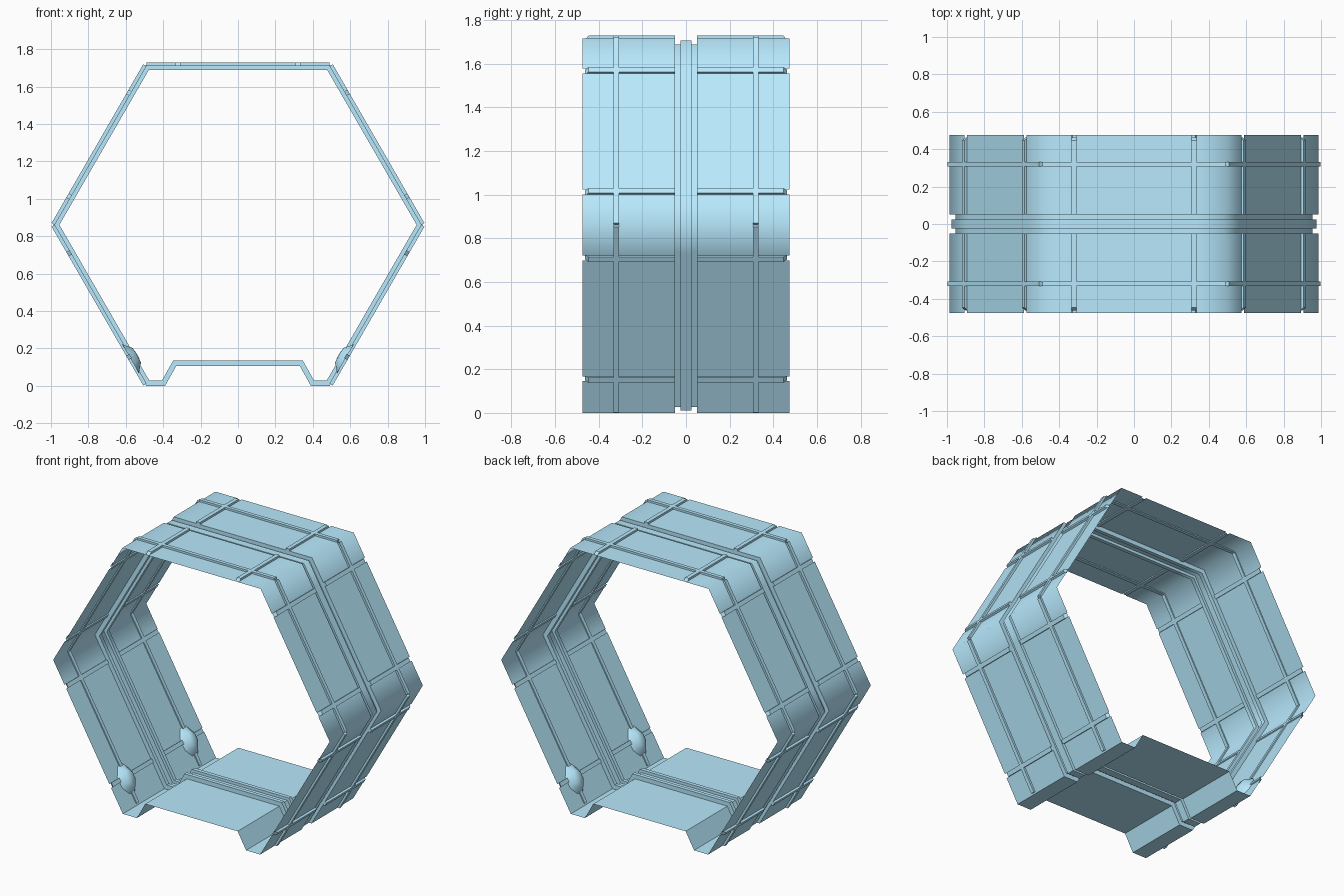
import bpy
from math import radians, sin, cos, pi

if "Cube" in bpy.data.objects:
    bpy.data.objects.remove(bpy.data.objects["Cube"])

CZ = 0.861          # height of the hexagon centre
AP = 0.855          # apothem of the wall sheet
HALF = 0.475        # half depth along y
FACES = (-30, 30, 90, 150, 210)

blue = bpy.data.materials.new("blue")
blue.diffuse_color = (0.48, 0.82, 0.99, 1)
blue.use_nodes = True
blue.node_tree.nodes["Principled BSDF"].inputs["Base Color"].default_value = blue.diffuse_color


def face_pt(a, t, r):
    """Point in xz on the face whose normal is at angle a, t along it, r out."""
    a = radians(a)
    return (r * cos(a) - t * sin(a), CZ + r * sin(a) + t * cos(a))


def corner(a, d=0):
    r = (AP - d) / cos(pi / 6)
    return (r * cos(radians(a)), CZ + r * sin(radians(a)))


def mid_path(a, d=0):
    return [face_pt(a, t, AP - d) for t in (-0.307, 0.307)]


def corner_path(a, d=0):
    return [face_pt(a, 0.333, AP - d), corner(a + 30, d), face_pt(a + 60, -0.333, AP - d)]


def floor_path(d=0):
    """Left to right outline of the floor with its two trenches."""
    x0 = (AP - d + (d - CZ) * 0.5) / cos(pi / 6)
    half = [face_pt(-30, -0.333, AP - d), (x0, d), (0.39 + 0.6 * d, d), (0.33 + 0.6 * d, 0.107 + d)]
    return [(-x, z) for x, z in half] + half[::-1]


def make(name, data, smooth=False):
    me = bpy.data.meshes.new(name)
    me.from_pydata(data[0], [], data[1])
    me.polygons.foreach_set("use_smooth", [smooth] * len(data[1]))
    me.materials.append(blue)
    me.update()
    ob = bpy.data.objects.new(name, me)
    bpy.context.collection.objects.link(ob)
    return ob


def add_grid(data, rows):
    """Add a sheet whose rows run along y and follow the path anticlockwise."""
    verts, faces = data
    b, m = len(verts), len(rows[0])
    for row in rows:
        verts.extend(row)
    for i in range(len(rows) - 1):
        for j in range(m - 1):
            p = b + i * m + j
            faces.append((p, p + 1, p + m + 1, p + m))


def add_panel(data, path, spans):
    for y0, y1 in spans:
        for lo, hi in ((y0, y1), (-y1, -y0)):
            add_grid(data, [[(x, lo, z), (x, hi, z)] for x, z in path])


def add_band(data, path_at):
    """Sweep the stepped band section; each step is its own sheet, so it stays sharp."""
    for (ya, da), (yb, db) in zip(SECTION, SECTION[1:]):
        add_grid(data, [[(p[0], ya, p[1]), (q[0], yb, q[1])]
                        for p, q in zip(path_at(da), path_at(db))])


def add_strip(data, a, t0, t1, y_in, y_out, chamfer=0.0):
    """Raised bar on face a; its far end along y may be chamfered."""
    verts, faces = data
    b = len(verts)
    s = 1 if y_out > y_in else -1
    for r, y1 in ((0.848, y_out), (0.868, y_out - s * chamfer)):
        for t, y in ((t0, y_in), (t1, y_in), (t1, y1), (t0, y1)):
            x, z = face_pt(a, t, r)
            verts.append((x, y, z))
    quads = [(0, 1, 2, 3), (7, 6, 5, 4), (0, 4, 5, 1), (1, 5, 6, 2), (2, 6, 7, 3), (3, 7, 4, 0)]
    for q in quads:
        q = q if s < 0 else q[::-1]
        faces.append(tuple(b + i for i in q))


SPLIT = ((0.05, 0.31), (0.33, HALF))
SECTION = [(-0.05, 0), (-0.05, 0.028), (-0.025, 0.028), (-0.025, 0.01),
           (0.025, 0.01), (0.025, 0.028), (0.05, 0.028), (0.05, 0)]

# flat wall panels, and smooth-shaded panels bent around the upper corners
walls, corners = ([], []), ([], [])
band_flat, band_bent = ([], []), ([], [])
for a in FACES:
    add_panel(walls, mid_path(a), SPLIT)
    add_band(band_flat, lambda d: [face_pt(a, t, AP - d) for t in (-0.333, 0.333)])
for a in FACES[:-1]:
    add_panel(corners, corner_path(a), SPLIT)
    add_band(band_bent, lambda d: corner_path(a, d))
make("wall_panels", walls)
make("corner_panels", corners, smooth=True)

# floor with side trenches, reaching up to the lowest cross strips
floor = ([], [])
add_panel(floor, floor_path(), ((0.05, HALF),))
make("floor_panels", floor)

# recessed centre band with a raised middle rib, all the way round
add_band(band_flat, floor_path)
make("centre_band", band_flat)
make("centre_band_corners", band_bent, smooth=True)

# strips running round the ring and strips running along the depth
ring, cross = ([], []), ([], [])
for a in FACES:
    for s in (-1, 1):
        add_strip(ring, a, -0.49, 0.49, s * 0.308, s * 0.332)
        for t in (-0.32, 0.32):
            add_strip(cross, a, t - 0.013, t + 0.013, s * 0.05, s * 0.462, 0.015)
make("ring_strips", ring)
make("cross_strips", cross)

# eight-sided lamp domes low on the inside of both lower walls
domes = ([], [])
for a, t in ((-30, -0.333), (210, 0.333)):
    for yc in (-0.32, 0.32):
        verts, faces = domes
        b = len(verts)
        for rad, h in ((0.088, 0), (0.045, 0.038)):
            for k in range(8):
                w = (k + 0.5) * pi / 4
                x, z = face_pt(a, t + rad * cos(w) / cos(pi / 8), AP - h)
                verts.append((x, yc + 0.75 * rad * sin(w) / cos(pi / 8), z))
        x, z = face_pt(a, t, AP - 0.042)
        verts.append((x, yc, z))
        for k in range(8):
            n = (k + 1) % 8
            faces.append((b + k, b + n, b + 8 + n, b + 8 + k))
            faces.append((b + 8 + k, b + 8 + n, b + 16))
make("lamp_domes", domes, smooth=True)
